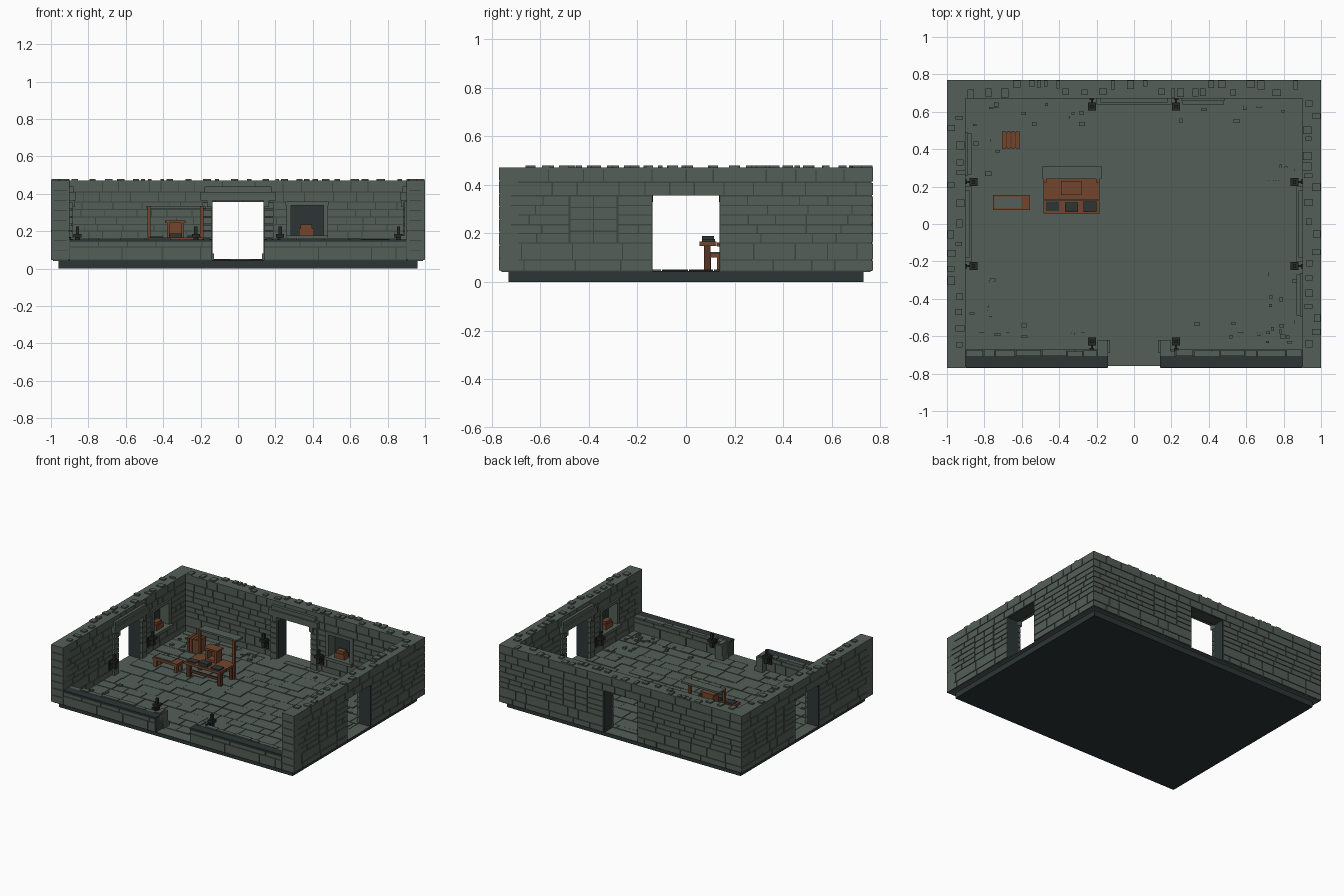
import bpy
import bmesh
import random
from mathutils import Matrix, Vector

random.seed(7)
cube = bpy.data.objects.get("Cube")
if cube:
    bpy.data.objects.remove(cube, do_unlink=True)


def material(name, rgb):
    m = bpy.data.materials.new(name)
    m.use_nodes = True
    m.diffuse_color = (*rgb, 1)
    bsdf = m.node_tree.nodes["Principled BSDF"]
    bsdf.inputs["Base Color"].default_value = (*rgb, 1)
    bsdf.inputs["Roughness"].default_value = 0.9
    return m


STONE = material("grey green stone", (0.088, 0.113, 0.097))
MORTAR = material("shadowed mortar", (0.045, 0.058, 0.052))
DARK = material("dark foundation", (0.026, 0.036, 0.036))
IRON = material("black iron", (0.018, 0.022, 0.022))
WOOD = material("brown wood", (0.17, 0.062, 0.027))
DARK_WOOD = material("dark brown wood", (0.09, 0.034, 0.017))


def boxes(name, items, mat):
    """One object made of axis-aligned boxes (x0, x1, y0, y1, z0, z1)."""
    bm = bmesh.new()
    for b in items:
        size = Vector((b[1] - b[0], b[3] - b[2], b[5] - b[4]))
        mid = Vector((b[1] + b[0], b[3] + b[2], b[5] + b[4])) / 2
        bmesh.ops.create_cube(bm, size=1, matrix=Matrix.Translation(mid) @ Matrix.Diagonal(size).to_4x4())
    mesh = bpy.data.meshes.new(name)
    bm.to_mesh(mesh)
    bm.free()
    mesh.materials.append(mat)
    ob = bpy.data.objects.new(name, mesh)
    bpy.context.collection.objects.link(ob)
    return ob


# Room measurements
HX, HY, T, DOOR = 1.0, 0.77, 0.10, 0.14
FLOOR, TOP, SKIN, GAP = 0.045, 0.47, 0.006, 0.0025
COURSES = [FLOOR, 0.09, 0.16, 0.2, 0.235, 0.275, 0.315, 0.355, 0.41, TOP]
LOW = 0.15


def frame(side):
    """Map along / inward / height ranges of a wall to a world box."""
    def place(u0, u1, v0, v1, z0, z1):
        if side == "back":
            return (u0, u1, HY - v1, HY - v0, z0, z1)
        if side == "front":
            return (u0, u1, -HY + v0, -HY + v1, z0, z1)
        if side == "left":
            return (HX - v1, HX - v0, u0, u1, z0, z1)
        return (-HX + v0, -HX + v1, u0, u1, z0, z1)
    return place


def bricks(place, u0, u1, v0, v1, courses, holes=(), long=(0.08, 0.22)):
    """Random courses of stones, leaving out the holes (u0, u1, z0, z1)."""
    out = []
    for za, zb in zip(courses, courses[1:]):
        spans = [(u0, u1)]
        for h0, h1, hz0, hz1 in holes:
            if za < hz1 - 0.001 and zb > hz0 + 0.001:
                spans = [s for a, b in spans for s in ((a, min(b, h0)), (max(a, h1), b)) if s[1] - s[0] > 0.01]
        for a, b in spans:
            while a < b - 0.001:
                e = a + random.uniform(*long)
                if b - e < 0.05:
                    e = b
                out.append(place(a + GAP, e - GAP, v0, v1, za + GAP, zb - GAP))
                a = e
    return out


# Foundation and floor
boxes("foundation", [(-0.96, 0.96, -0.73, 0.73, 0, 0.042)], DARK)
boxes("floor_bed", [(-0.99, 0.99, -0.76, 0.76, 0.04, FLOOR)], STONE)
tiles = []
y = -HY + T
while y < HY - T - 0.01:
    depth = min(random.uniform(0.07, 0.12), HY - T - y)
    x = -HX + T
    while x < HX - T - 0.01:
        width = min(random.uniform(0.08, 0.2), HX - T - x)
        tiles.append((x + GAP, x + width - GAP, y + GAP, y + depth - GAP,
                      FLOOR - 0.003, FLOOR + random.uniform(0.002, 0.007)))
        x += width
    y += depth
boxes("floor_tiles", tiles, STONE)

# Rubble scattered near the walls
rubble = []
for i in range(90):
    x, y = random.uniform(-0.87, 0.87), random.uniform(-0.64, 0.64)
    if i % 2:
        x = random.choice((-1, 1)) * random.uniform(0.72, 0.87)
    else:
        y = random.choice((-1, 1)) * random.uniform(0.53, 0.64)
    if min(abs(x), abs(y)) < 0.22:
        continue
    w, d = random.uniform(0.007, 0.018), random.uniform(0.005, 0.012)
    rubble.append((x - w, x + w, y - d, y + d, FLOOR, FLOOR + random.uniform(0.009, 0.016)))
boxes("rubble", rubble, STONE)

# Three tall walls, each with a doorway and a niche
for side, half, niche in (("back", HX, 0.37), ("left", HY, -0.38), ("right", HY, 0.375)):
    P = frame(side)
    n0, n1, nz0, nz1 = niche - 0.1, niche + 0.1, 0.16, 0.355
    door = (-DOOR, DOOR, 0, 0.355)
    hole = (n0, n1, nz0, nz1)
    e, inner = half - SKIN, T - SKIN
    cuts = sorted([(-DOOR, DOOR), (n0, n1)])
    solid = [(-e, cuts[0][0]), (cuts[0][1], cuts[1][0]), (cuts[1][1], e)]
    core = [P(a, b, SKIN, inner, FLOOR, TOP - SKIN) for a, b in solid]
    core += [P(-DOOR, DOOR, SKIN, inner, 0.355, TOP - SKIN),
             P(n0, n1, SKIN, inner, FLOOR, nz0), P(n0, n1, SKIN, inner, nz1, TOP - SKIN),
             P(n0, n1, SKIN, 0.03, nz0, nz1)]
    boxes(side + "_wall_core", core, MORTAR)

    # Facing stones outside and inside
    in0 = -half if side != "back" else -half + T
    boxes(side + "_outer_stones", bricks(P, -half, half, 0, 0.02, COURSES, (door, hole)), STONE)
    boxes(side + "_inner_stones", bricks(P, in0, half - T, inner - 0.01, T, COURSES, (door, hole), (0.06, 0.18)), STONE)
    blocks = [P(niche + i * 0.0975 - 0.0975 + GAP, niche + i * 0.0975 - GAP, 0, 0.02,
                nz0 + j * 0.04875 + GAP, nz0 + (j + 1) * 0.04875 - GAP) for i in range(2) for j in range(4)]
    boxes(side + "_blocked_window", blocks, STONE)

    # Wall top slabs and loose capping stones
    boxes(side + "_wall_top", [P(-half, half, 0, T, TOP - 0.008, TOP)], STONE)
    caps, u = [], -half + 0.11
    while u < half - 0.13:
        w = random.uniform(0.018, 0.045)
        v = random.choice((0.002, 0.045, 0.05))
        caps.append(P(u, u + w, v, v + random.uniform(0.03, 0.05), TOP, TOP + 0.009))
        u += w + random.uniform(0.008, 0.07)
    boxes(side + "_cap_stones", caps, STONE)

    # Door surround with lintel and corbels
    surround = [P(-0.2, 0.2, T - 0.01, 0.13, 0.365, 0.41), P(-0.18, 0.18, T - 0.01, 0.12, 0.41, 0.44)]
    for s in (-1, 1):
        a, b = sorted((s * DOOR, s * 0.19))
        surround += [P(a, b, T - 0.01, 0.118, z0 + GAP, z1 - GAP) for z0, z1 in zip(COURSES[:7], COURSES[1:8])]
        a, b = sorted((s * (DOOR - 0.004), s * 0.165))
        surround.append(P(a, b, T - 0.01, 0.128, 0.33, 0.365))
    boxes(side + "_door_surround", surround, STONE)
    boxes(side + "_door_reveal", [P(s * 0.1385 - 0.0015, s * 0.1385 + 0.0015, 0.004, T, FLOOR, 0.355)
                                  for s in (-1, 1)], DARK)

    # Niche lining, sill and a small chest
    boxes(side + "_niche_back", [P(n0, n1, 0.03, 0.036, nz0, nz1)], DARK)
    boxes(side + "_niche_frame", [P(n0 - 0.012, n0 + 0.014, 0.03, 0.11, nz0, nz1),
                                  P(n1 - 0.014, n1 + 0.012, 0.03, 0.11, nz0, nz1),
                                  P(n0 - 0.015, n1 + 0.015, 0.03, 0.112, 0.338, 0.36),
                                  P(n0 - 0.01, n1 + 0.01, 0.03, 0.13, 0.155, 0.178)], STONE)
    boxes(side + "_niche_chest", [P(niche - 0.045, niche + 0.035, 0.05, 0.1, 0.178, 0.215),
                                  P(niche - 0.035, niche + 0.025, 0.055, 0.095, 0.215, 0.235)], WOOD)

# Corner stones on the front ends of the side walls
ends = []
for s in (-1, 1):
    for i in range(8):
        z0 = FLOOR + i * (TOP - FLOOR) / 8
        x0, x1 = sorted((s * HX, s * (HX - T)))
        ends.append((x0, x1, -HY, -HY + (0.08, 0.05)[i % 2], z0 + GAP, z0 + (TOP - FLOOR) / 8 - GAP))
boxes("front_corner_stones", ends, STONE)

# Low front wall in two halves with gate posts
F = frame("front")
LOW_COURSES = [FLOOR, 0.115, LOW - 0.005]
core, stones, cap, ledge, posts = [], [], [], [], []
for s in (-1, 1):
    a, b = sorted((s * DOOR, s * (HX - T)))
    core.append(F(a, b, SKIN, T - SKIN, FLOOR, LOW - 0.005))
    stones += bricks(F, a, b, 0, 0.02, LOW_COURSES, (), (0.12, 0.3))
    stones += bricks(F, a, b, T - 0.02, T, LOW_COURSES)
    cap.append(F(a, b, 0.003, 0.065, LOW - 0.006, LOW + 0.005))
    u = a
    while u < b - 0.01:
        e = min(b, u + random.uniform(0.06, 0.16))
        ledge.append(F(u + GAP, e - GAP, 0.065, random.uniform(0.092, 0.1), LOW - 0.006, LOW + random.uniform(0.004, 0.014)))
        u = e
    a, b = sorted((s * DOOR, s * 0.195))
    posts.append(F(a, b, 0.05, 0.15, FLOOR, LOW + 0.004))
    a, b = sorted((s * 0.152, s * 0.183))
    posts.append(F(a, b, 0.065, 0.135, LOW, LOW + 0.012))
    a, b = sorted((s * 0.128, s * DOOR))
    posts.append(F(a, b, 0.08, 0.15, FLOOR, 0.08))
boxes("low_wall_core", core, MORTAR)
boxes("low_wall_stones", stones, STONE)
boxes("low_wall_cap", cap, DARK)
boxes("low_wall_ledge", ledge, STONE)
boxes("gate_posts", posts, STONE)

# Iron wall torches beside every opening
torches = []
for side in ("back", "front", "left", "right"):
    P = frame(side)
    for u in (-0.225, 0.225):
        torches += [P(u - 0.012, u + 0.012, T - 0.005, T + 0.008, 0.1, 0.17),
                    P(u - 0.005, u + 0.005, T, 0.15, 0.135, 0.147),
                    P(u - 0.022, u + 0.022, 0.12, 0.164, 0.165, 0.185),
                    P(u - 0.013, u + 0.013, 0.129, 0.155, 0.125, 0.165),
                    P(u - 0.009, u + 0.009, 0.133, 0.151, 0.185, 0.225)]
boxes("wall_torches", torches, IRON)


def legs(x0, x1, y0, y1, top, w):
    return [(x, x + w, y, y + w, FLOOR, top) for x in (x0, x1 - w) for y in (y0, y1 - w)]


# Workbench with rear posts, shelf and a small cabinet
boxes("workbench_top", [(-0.485, -0.185, 0.055, 0.125, 0.148, 0.166),
                        (-0.485, -0.185, 0.128, 0.24, 0.145, 0.163)], WOOD)
boxes("workbench_legs", legs(-0.475, -0.195, 0.075, 0.235, 0.148, 0.026)
      + [(-0.47, -0.2, 0.09, 0.1, 0.08, 0.1)], DARK_WOOD)
boxes("rack_posts", [(x, x + 0.018, 0.222, 0.24, FLOOR, 0.335) for x in (-0.485, -0.203)], WOOD)
boxes("rack_shelf", [(-0.49, -0.175, 0.24, 0.31, 0.322, 0.336)], STONE)
boxes("cabinet", [(-0.38, -0.365, 0.16, 0.225, 0.163, 0.245), (-0.305, -0.29, 0.16, 0.225, 0.163, 0.245),
                  (-0.39, -0.28, 0.155, 0.23, 0.245, 0.258), (-0.38, -0.29, 0.215, 0.225, 0.163, 0.245),
                  (-0.38, -0.29, 0.16, 0.225, 0.163, 0.178)], WOOD)
boxes("bench_tools", [(-0.37, -0.3, 0.065, 0.115, 0.166, 0.189), (-0.27, -0.2, 0.065, 0.12, 0.166, 0.176),
                      (-0.47, -0.4, 0.07, 0.12, 0.166, 0.172)], DARK)

# Long bench with a stone-coloured inset top
boxes("bench_frame", [(-0.755, -0.555, 0.075, 0.155, 0.1, 0.118)] + legs(-0.75, -0.56, 0.08, 0.15, 0.1, 0.022), WOOD)
boxes("bench_cover", [(-0.745, -0.605, 0.085, 0.145, 0.118, 0.123)], STONE)

# Slatted crate
boxes("crate_body", [(-0.7, -0.615, 0.41, 0.49, FLOOR, 0.145)], DARK_WOOD)
boxes("crate_slats", [(-0.705 + i * 0.025, -0.685 + i * 0.025, 0.405, 0.495, FLOOR, 0.152) for i in range(4)], WOOD)
